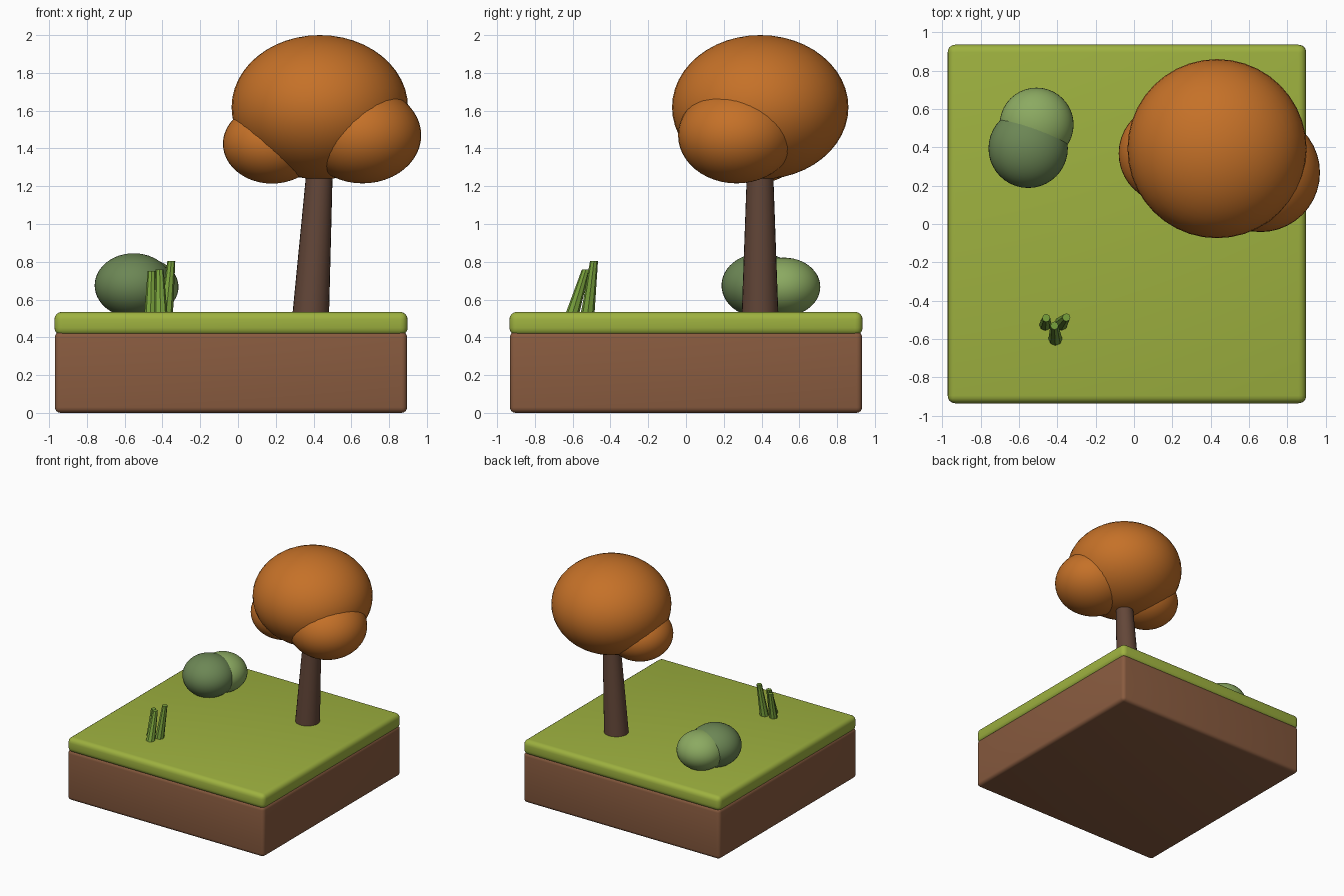
import bpy, math
from mathutils import Vector

if "Cube" in bpy.data.objects:
    bpy.data.objects.remove(bpy.data.objects["Cube"])


def mat(name, rgb):
    m = bpy.data.materials.new(name)
    m.diffuse_color = (*rgb, 1)
    m.use_nodes = True
    m.node_tree.nodes["Principled BSDF"].inputs["Base Color"].default_value = m.diffuse_color
    return m


SOIL = mat("soil", (0.25, 0.105, 0.05))
GRASS = mat("grass", (0.34, 0.44, 0.05))
BARK = mat("bark", (0.125, 0.062, 0.04))
LEAF = mat("autumn_leaves", (0.56, 0.165, 0.021))
BUSH_DARK = mat("bush_dark", (0.15, 0.24, 0.09))
BUSH_LIGHT = mat("bush_light", (0.26, 0.40, 0.12))
BLADE = mat("blade", (0.19, 0.36, 0.045))


def finish(name, material, angle=40):
    o = bpy.context.object
    o.name = name
    o.data.materials.append(material)
    bpy.ops.object.shade_smooth_by_angle(angle=math.radians(angle))
    return o


def slab(name, size, z0, z1, material, bevel):
    bpy.ops.mesh.primitive_cube_add(size=1, location=(-0.037, 0, (z0 + z1) / 2))
    o = bpy.context.object
    o.scale = (size, size, z1 - z0)
    bpy.ops.object.transform_apply(location=False, rotation=False, scale=True)
    b = o.modifiers.new("bevel", 'BEVEL')
    b.width, b.segments = bevel, 4
    bpy.ops.object.modifier_apply(modifier="bevel")
    finish(name, material)


def blob(name, loc, r, rz, material):
    bpy.ops.mesh.primitive_uv_sphere_add(segments=40, ring_count=24, radius=1, location=loc)
    bpy.context.object.scale = (r, r, rz)
    bpy.ops.object.transform_apply(location=False, rotation=False, scale=True)
    finish(name, material)


def taper(name, base, tip, r0, r1, sides, material):
    # Cone between two points, its ends kept level
    base, tip = Vector(base), Vector(tip)
    h = tip.z - base.z
    bpy.ops.mesh.primitive_cone_add(vertices=sides, radius1=r0, radius2=r1, depth=h,
                                    location=(base + tip) / 2)
    o = bpy.context.object
    for v in o.data.vertices:
        t = v.co.z / h
        v.co.x += (tip.x - base.x) * t
        v.co.y += (tip.y - base.y) * t
    finish(name, material)


# Ground block
slab("soil_block", 1.865, 0, 0.43, SOIL, 0.03)
slab("grass_layer", 1.87, 0.41, 0.535, GRASS, 0.04)

# Tree
taper("trunk", (0.385, 0.392, 0.52), (0.436, 0.392, 1.35), 0.097, 0.067, 24, BARK)
blob("crown_main", (0.433, 0.393, 1.618), 0.467, 0.382, LEAF)
blob("crown_right", (0.66, 0.268, 1.47), 0.31, 0.255, LEAF)
blob("crown_left", (0.18, 0.368, 1.425), 0.26, 0.211, LEAF)

# Bushes
blob("bush_front", (-0.552, 0.395, 0.675), 0.207, 0.17, BUSH_DARK)
blob("bush_back", (-0.508, 0.518, 0.667), 0.193, 0.155, BUSH_LIGHT)

# Tuft of grass blades
blades = [((-0.463, -0.525), (-0.458, -0.49, 0.75), 0.032),
          ((-0.41, -0.60), (-0.415, -0.53, 0.76), 0.036),
          ((-0.38, -0.52), (-0.353, -0.487, 0.805), 0.036)]
for i, ((x, y), tip, r) in enumerate(blades):
    taper(f"grass_blade_{i + 1}", (x, y, 0.53), tip, r, 0.021, 8, BLADE)
